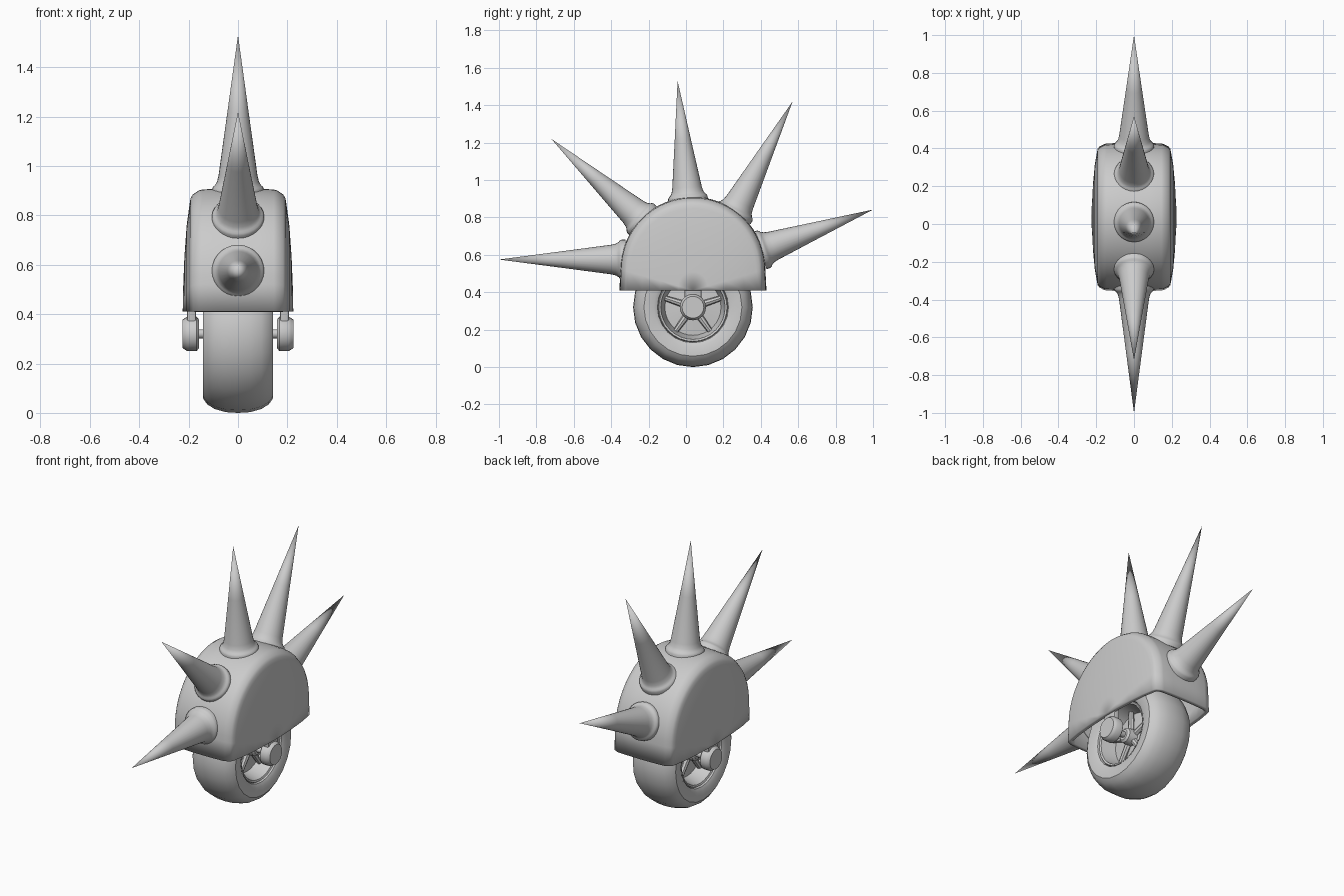
import bpy, bmesh, math
from mathutils import Vector

if "Cube" in bpy.data.objects:
    bpy.data.objects.remove(bpy.data.objects["Cube"])

CY = 0.037          # wheel / fender centre in y
WHEEL_Z = 0.32
AXLE = Vector((0, CY, WHEEL_Z))


def finish(name, bm, angle=35):
    bmesh.ops.remove_doubles(bm, verts=bm.verts, dist=1e-4)
    bmesh.ops.recalc_face_normals(bm, faces=bm.faces)
    me = bpy.data.meshes.new(name)
    bm.to_mesh(me)
    bm.free()
    ob = bpy.data.objects.new(name, me)
    bpy.context.collection.objects.link(ob)
    bpy.context.view_layer.objects.active = ob
    ob.select_set(True)
    bpy.ops.object.shade_smooth_by_angle(angle=math.radians(angle))
    ob.select_set(False)
    return ob


def skin(bm, rings, closed):
    n = len(rings[0])
    for a, b in zip(rings, rings[1:]):
        for i in range(n if closed else n - 1):
            j = (i + 1) % n
            bm.faces.new((a[i], a[j], b[j], b[i]))


def lathe(name, profile, origin, direction, segs, angle=35):
    """Revolve (distance along axis, radius) pairs about an axis."""
    bm = bmesh.new()
    q = Vector(direction).to_track_quat('Z', 'X')
    rings = []
    for t, r in profile:
        rings.append([bm.verts.new(Vector(origin) + q @ Vector((
            r * math.cos(math.tau * i / segs), r * math.sin(math.tau * i / segs), t)))
            for i in range(segs)])
    skin(bm, rings, True)
    return finish(name, bm, angle)


def mirrored(half):
    return half + [(-x, r) for x, r in reversed(half) if x > 0]


def box(name, lo, hi, bevel=0.006):
    bm = bmesh.new()
    bmesh.ops.create_cube(bm, size=1)
    for v in bm.verts:
        v.co = Vector([(l + h) / 2 + c * (h - l) for l, h, c in zip(lo, hi, v.co)])
    bmesh.ops.bevel(bm, geom=bm.edges[:], offset=bevel, segments=2, affect='EDGES', profile=0.5)
    return finish(name, bm)


# Tyre: closed ring with a rounded tread
tyre = [(0.11, 0.185), (0.128, 0.19), (0.139, 0.21), (0.141, 0.262), (0.125, 0.285),
        (0.095, 0.304), (0.05, 0.317), (0, 0.32)]
tyre_loop = tyre + [(-x, r) for x, r in reversed(tyre[:-1])] + [tyre[0]]
lathe("tyre", tyre_loop, AXLE, (1, 0, 0), 24)

# Dished wheel rim with a central hub
rim_half = [(0.105, 0), (0.105, 0.03), (0.095, 0.042), (0.045, 0.048), (0.035, 0.15),
            (0.1, 0.168), (0.118, 0.172), (0.122, 0.182), (0.105, 0.192), (0, 0.192)]
full = rim_half + [(-x, r) for x, r in reversed(rim_half[:-1])]
lathe("rim", full, AXLE, (1, 0, 0), 32)

# Spokes laid against the dish
for side in (1, -1):
    for k in range(5):
        a = math.tau * k / 5 + math.pi / 2
        d = Vector((0, math.cos(a), math.sin(a)))
        lathe("spoke", [(0.03, 0.02), (0.16, 0.014)],
              AXLE + Vector((side * 0.05, 0, 0)), d, 8)

# Axle, outer caps and the struts up into the fender
lathe("axle", [(-0.19, 0), (-0.19, 0.018), (0.19, 0.018), (0.19, 0)], AXLE, (1, 0, 0), 16)
for side in (1, -1):
    lathe("axle_cap", [(0.158, 0), (0.158, 0.058), (0.168, 0.07), (0.205, 0.07),
                       (0.215, 0.064), (0.224, 0.058), (0.224, 0)],
          AXLE, (side, 0, 0), 24)
    xs = sorted((side * 0.17, side * 0.206))
    box("strut", (xs[0], CY - 0.045, WHEEL_Z), (xs[1], CY + 0.045, 0.62))

# Fender: arch outline scaled row by row across the width, hollow underneath
BOTTOM, ARC_Z, R, SEG = 0.41, 0.522, 0.385, 32
arch = [(-R - 0.006, BOTTOM)]
arch += [(-R * math.cos(math.pi * i / SEG), ARC_Z + R * math.sin(math.pi * i / SEG))
         for i in range(SEG + 1)]
arch += [(R + 0.006, BOTTOM)]
rows = [(0.224, 0), (0.222, 0.2), (0.217, 0.45), (0.208, 0.7), (0.196, 0.88), (0.192, 0.925),
        (0.183, 0.955), (0.158, 0.988), (0.145, 0.995), (0.08, 1.003), (0, 1.006)]
bm = bmesh.new()
rings = [[bm.verts.new((x, CY + y * s, BOTTOM + (z - BOTTOM) * s)) for y, z in arch]
         for x, s in mirrored(rows)]
skin(bm, rings, False)
bmesh.ops.dissolve_degenerate(bm, dist=1e-5, edges=bm.edges[:])
fender = finish("fender", bm)
shell = fender.modifiers.new("thickness", 'SOLIDIFY')
shell.thickness = 0.025
shell.offset = -1

# Five spikes, each a flared collar and a long cone: (base y, z), (tip y, z)
spikes = [((-0.345, 0.575), (-1.0, 0.575)),
          ((-0.243, 0.795), (-0.72, 1.22)),
          ((0.01, 0.906), (-0.045, 1.53)),
          ((0.262, 0.832), (0.57, 1.42)),
          ((0.415, 0.63), (1.0, 0.842))]
for (by, bz), (ty, tz) in spikes:
    base, tip = Vector((0, by, bz)), Vector((0, ty, tz))
    length = (tip - base).length
    lathe("spike", [(-0.022, 0), (-0.022, 0.106), (0.0, 0.106), (0.01, 0.101), (0.015, 0.094),
                    (0.03, 0.085), (0.055, 0.079), (length * 0.5, 0.043), (length, 0)],
          base, tip - base, 28)
